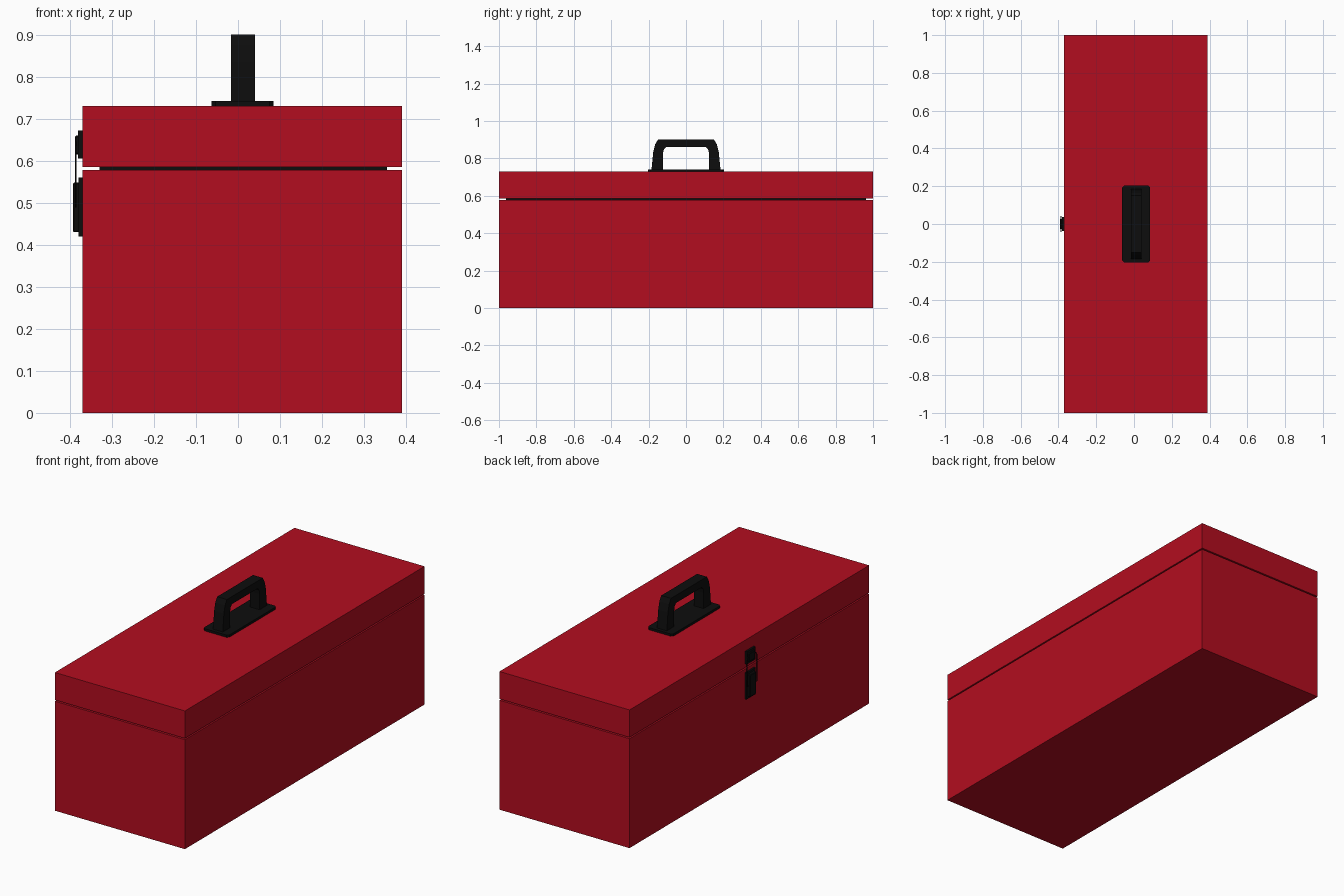
import bpy, bmesh

if "Cube" in bpy.data.objects:
    bpy.data.objects.remove(bpy.data.objects["Cube"])

def material(name, col):
    m = bpy.data.materials.new(name)
    m.diffuse_color = (*col, 1)
    m.use_nodes = True
    m.node_tree.nodes["Principled BSDF"].inputs["Base Color"].default_value = m.diffuse_color
    return m

RED = material("red paint", (0.45, 0.004, 0.014))
BLACK = material("black", (0.004, 0.004, 0.004))

def finish(name, bm, mat, bevel=0.0):
    bmesh.ops.recalc_face_normals(bm, faces=bm.faces)
    me = bpy.data.meshes.new(name)
    bm.to_mesh(me)
    bm.free()
    me.materials.append(mat)
    ob = bpy.data.objects.new(name, me)
    bpy.context.collection.objects.link(ob)
    if bevel:
        mod = ob.modifiers.new("bevel", "BEVEL")
        mod.width, mod.segments = bevel, 1
    return ob

def box(name, x, y, z, mat, bevel=0.0):
    bm = bmesh.new()
    bmesh.ops.create_cube(bm, size=1)
    for v in bm.verts:
        for i, (a, b) in enumerate((x, y, z)):
            v.co[i] = a if v.co[i] < 0 else b
    return finish(name, bm, mat, bevel)

# Box, lid and the recessed dark seam between them
box("box_body", (-0.37, 0.39), (-1, 1), (0, 0.578), RED)
box("lid", (-0.37, 0.39), (-1, 1), (0.585, 0.73), RED)
box("seam_core", (-0.33, 0.355), (-0.963, 0.963), (0.57, 0.59), BLACK)

# Handle plate with clipped corners
bm = bmesh.new()
x0, x1, y1, c = -0.063, 0.085, 0.203, 0.01
pts = [(x0 + c, -y1), (x1 - c, -y1), (x1, -y1 + c), (x1, y1 - c),
       (x1 - c, y1), (x0 + c, y1), (x0, y1 - c), (x0, -y1 + c)]
face = bm.faces.new([bm.verts.new((x, y, 0.73)) for x, y in pts])
top = bmesh.ops.extrude_face_region(bm, geom=[face])["geom"]
for v in top:
    if isinstance(v, bmesh.types.BMVert):
        v.co.z = 0.742
finish("handle_plate", bm, BLACK)

# Handle grip: arch of quads between an outer and an inner profile
outer = [(0.185, 0.735), (0.175, 0.835), (0.165, 0.875), (0.15, 0.9)]
inner = [(0.123, 0.735), (0.123, 0.825), (0.12, 0.845), (0.108, 0.86)]
mirror = lambda half: half + [(-y, z) for y, z in reversed(half)]
bm = bmesh.new()
rings = []
for (yo, zo), (yi, zi) in zip(mirror(outer), mirror(inner)):
    rings.append([bm.verts.new(p) for p in ((-0.017, yo, zo), (0.04, yo, zo),
                                           (0.04, yi, zi), (-0.017, yi, zi))])
for a, b in zip(rings, rings[1:]):
    for i in range(4):
        j = (i + 1) % 4
        bm.faces.new((a[i], a[j], b[j], b[i]))
bm.faces.new(rings[0])
bm.faces.new(rings[-1])
finish("handle_grip", bm, BLACK)

# Latch: backing plates, lever and catch
box("latch_lower_plate", (-0.38, -0.368), (-0.038, 0.038), (0.42, 0.56), BLACK)
box("latch_lever", (-0.393, -0.375), (-0.026, 0.026), (0.43, 0.548), BLACK, 0.003)
box("latch_upper_plate", (-0.381, -0.368), (-0.036, 0.036), (0.605, 0.672), BLACK)
box("latch_catch", (-0.388, -0.375), (-0.026, 0.026), (0.615, 0.66), BLACK, 0.003)

# Wire loop joining lever and catch
cu = bpy.data.curves.new("latch_wire", "CURVE")
cu.dimensions = "3D"
cu.bevel_depth = 0.002
cu.bevel_resolution = 1
loop = [(-0.042, 0.49), (-0.042, 0.63), (-0.032, 0.645),
        (0.032, 0.645), (0.042, 0.63), (0.042, 0.49)]
sp = cu.splines.new("POLY")
sp.points.add(len(loop) - 1)
for p, (y, z) in zip(sp.points, loop):
    p.co = (-0.386, y, z, 1)
sp.use_cyclic_u = True
cu.materials.append(BLACK)
bpy.context.collection.objects.link(bpy.data.objects.new("latch_wire", cu))
